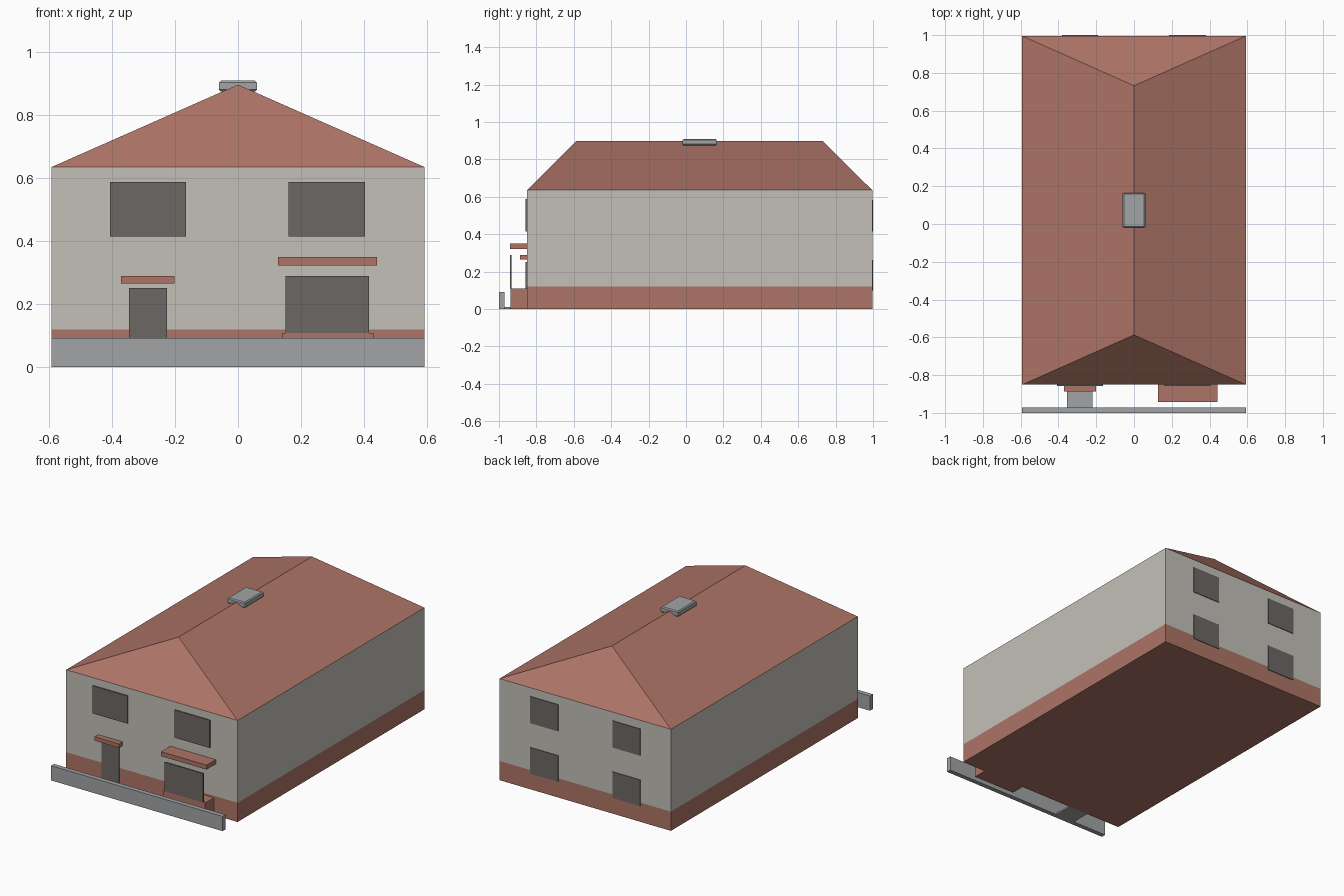
import bpy, bmesh

if "Cube" in bpy.data.objects:
    bpy.data.objects.remove(bpy.data.objects["Cube"])


def material(name, r, g, b):
    m = bpy.data.materials.new(name)
    m.diffuse_color = (r, g, b, 1)
    m.use_nodes = True
    m.node_tree.nodes["Principled BSDF"].inputs["Base Color"].default_value = m.diffuse_color
    return m


BRICK = material("brick", 0.42, 0.174, 0.133)
PLASTER = material("plaster", 0.55, 0.53, 0.485)
GLASS = material("dark_glass", 0.15, 0.137, 0.13)
STONE = material("stone", 0.36, 0.37, 0.38)


def box(name, x, y, z, mat):
    """Box from (min, max) ranges on each axis."""
    bm = bmesh.new()
    bmesh.ops.create_cube(bm, size=1)
    for v in bm.verts:
        v.co = [r[0] if c < 0 else r[1] for c, r in zip(v.co, (x, y, z))]
    return finish(name, bm, mat)


def finish(name, bm, mat):
    bmesh.ops.recalc_face_normals(bm, faces=bm.faces)
    mesh = bpy.data.meshes.new(name)
    bm.to_mesh(mesh)
    bm.free()
    mesh.materials.append(mat)
    ob = bpy.data.objects.new(name, mesh)
    bpy.context.collection.objects.link(ob)
    return ob


W, FRONT, BACK, EAVE = 0.593, -0.851, 0.996, 0.635

# House body: brick plinth and plastered walls
box("plinth", (-W, W), (FRONT, BACK), (0, 0.12), BRICK)
box("walls", (-W, W), (FRONT, BACK), (0.12, EAVE), PLASTER)

# Hipped roof: the top of a box collapsed to a ridge
roof = box("roof", (-W, W), (FRONT, BACK), (EAVE, 0.897), BRICK)
bm = bmesh.new()
bm.from_mesh(roof.data)
for v in bm.verts:
    if v.co.z > 0.8:
        v.co.x = 0
        v.co.y = -0.587 if v.co.y < 0 else 0.732
bmesh.ops.remove_doubles(bm, verts=bm.verts, dist=1e-4)
bmesh.ops.recalc_face_normals(bm, faces=bm.faces)
bm.to_mesh(roof.data)
bm.free()

# Chimney cap with chamfered top and bottom rims
cap = box("chimney_cap", (-0.06, 0.06), (-0.018, 0.164), (0.875, 0.91), STONE)
bm = bmesh.new()
bm.from_mesh(cap.data)
rims = [e for e in bm.edges if abs(e.verts[0].co.z - e.verts[1].co.z) < 1e-5]
bmesh.ops.bevel(bm, geom=rims, offset=0.006, segments=1, affect='EDGES')
bm.to_mesh(cap.data)
bm.free()

# Upper front windows and the door
for side, x in (("left", (-0.407, -0.165)), ("right", (0.161, 0.404))):
    box("front_window_" + side, x, (FRONT - 0.007, FRONT + 0.004), (0.415, 0.588), GLASS)
box("door", (-0.346, -0.225), (FRONT - 0.006, FRONT + 0.004), (0.01, 0.252), GLASS)
box("door_canopy", (-0.371, -0.202), (-0.887, FRONT), (0.265, 0.289), BRICK)

# Bay: brick base, standing pane and slab roof
box("bay_base", (0.14, 0.43), (-0.938, FRONT), (0, 0.109), BRICK)
box("bay_window", (0.151, 0.416), (-0.94, -0.932), (0.109, 0.29), GLASS)
box("bay_roof", (0.127, 0.442), (-0.942, FRONT), (0.322, 0.35), BRICK)

# Rear windows, two on each floor
for floor, z in (("lower", (0.1, 0.263)), ("upper", (0.415, 0.582))):
    for side, x in (("left", (-0.382, -0.19)), ("right", (0.186, 0.38))):
        box(f"rear_window_{floor}_{side}", x, (BACK - 0.004, 1.0), z, GLASS)

# Garden wall and path
box("garden_wall", (-W, W), (-1.0, -0.971), (0, 0.092), STONE)
box("garden_path", (-0.355, -0.22), (-0.971, FRONT), (0, 0.01), STONE)
